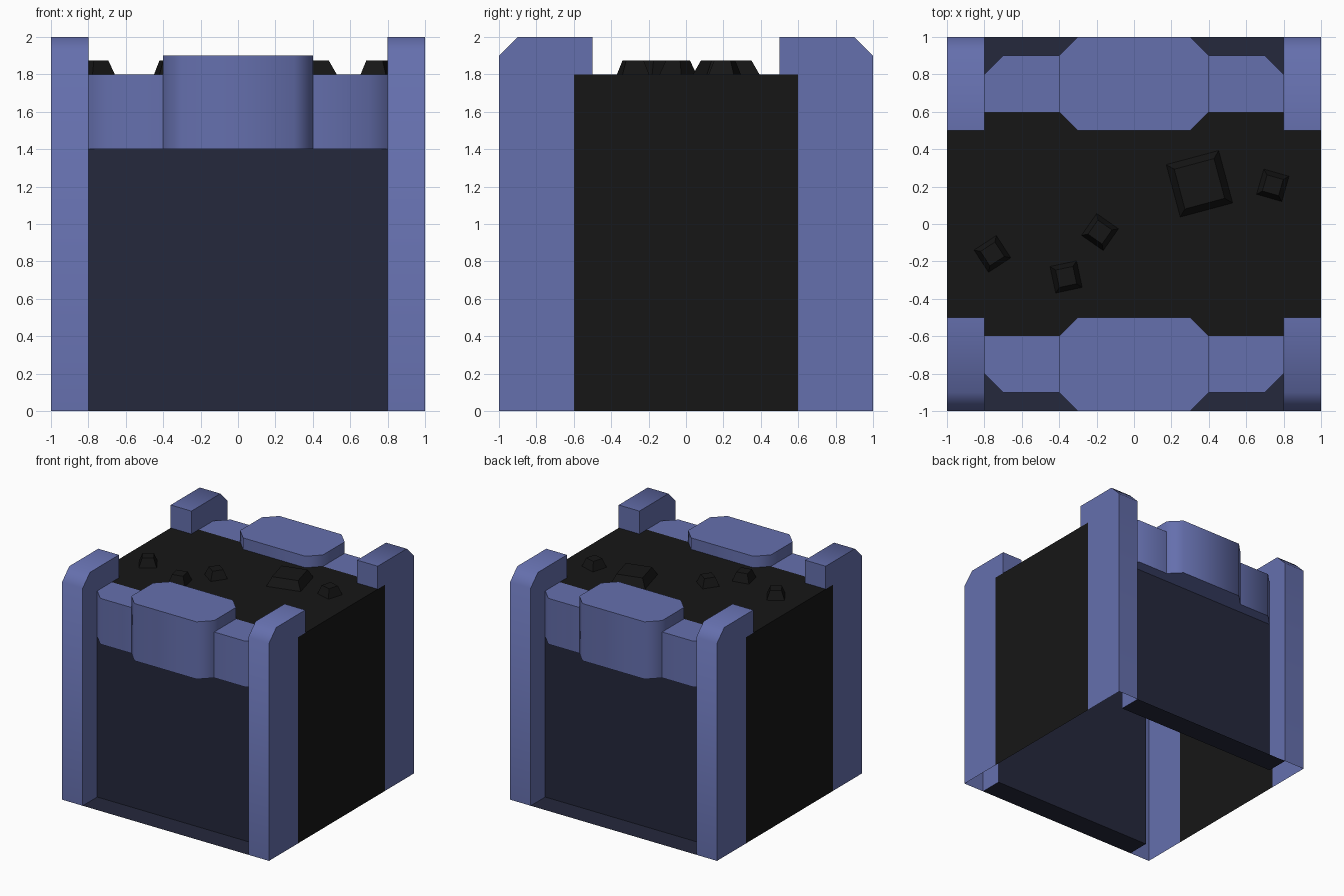
import bpy, bmesh
from math import radians

if "Cube" in bpy.data.objects:
    bpy.data.objects.remove(bpy.data.objects["Cube"])


def material(name, rgb):
    m = bpy.data.materials.new(name)
    m.diffuse_color = (*rgb, 1)
    m.use_nodes = True
    m.node_tree.nodes["Principled BSDF"].inputs["Base Color"].default_value = m.diffuse_color
    return m


BLUE = material("blue_metal", (0.13, 0.16, 0.42))
NAVY = material("navy_panel", (0.018, 0.021, 0.045))
BLACK = material("black_rock", (0.008, 0.008, 0.008))


def shell(name, faces, mat, mirror=(False, False)):
    """Make an open shell from a list of face outlines, optionally mirrored in x / y."""
    bm = bmesh.new()
    for f in faces:
        bm.faces.new([bm.verts.new(p) for p in f])
    bmesh.ops.remove_doubles(bm, verts=bm.verts, dist=1e-4)
    bmesh.ops.recalc_face_normals(bm, faces=bm.faces)
    me = bpy.data.meshes.new(name)
    bm.to_mesh(me)
    bm.free()
    ob = bpy.data.objects.new(name, me)
    bpy.context.collection.objects.link(ob)
    me.materials.append(mat)
    bpy.ops.object.select_all(action='DESELECT')
    ob.select_set(True)
    bpy.context.view_layer.objects.active = ob
    bpy.ops.object.shade_smooth_by_angle(angle=radians(50))
    if any(mirror):
        mod = ob.modifiers.new("mirror", 'MIRROR')
        mod.use_axis = (*mirror, False)
        mod.use_mirror_merge = False
    return ob


def trim(name, pts, top, mirror):
    """Rim block: deep outside the wall (y >= 0.8), shallow over the core."""
    faces = [[(x, y, top) for x, y in pts]]
    for a, b in zip(pts, pts[1:] + pts[:1]):
        low = 1.4 if min(a[1], b[1]) >= 0.8 else 1.8
        if low < top:
            faces.append([(*a, low), (*b, low), (*b, top), (*a, top)])
    faces.append([(x, y, 1.4) for x, y in pts if y >= 0.8])
    shell(name, faces, BLUE, mirror)


# Black core: top and two sides, open underneath
section = [(-1, 0), (-1, 1.8), (1, 1.8), (1, 0)]
shell("rock_core", [[(a, -.6, p), (b, -.6, q), (b, .6, q), (a, .6, p)]
                    for (a, p), (b, q) in zip(section, section[1:])], BLACK)

# Recessed front and back panels with floor ledge
section = [(1, 0), (.8, 0), (.8, 1.4)]
shell("recessed_panel", [[(-.8, a, p), (.8, a, p), (.8, b, q), (-.8, b, q)]
                         for (a, p), (b, q) in zip(section, section[1:])],
      NAVY, (False, True))

# Corner pillars with chamfered outer top edge
cap = [(1, 0), (1, 1.9), (.9, 2), (.5, 2), (.5, 1.8)]
faces = [[(.8, a, p), (1, a, p), (1, b, q), (.8, b, q)]
         for (a, p), (b, q) in zip(cap, cap[1:])]
faces.append([(1, y, z) for y, z in cap + [(.6, 1.8), (.6, 0)]])
faces.append([(.8, y, z) for y, z in cap + [(.8, 1.8), (.8, 0)]])
shell("corner_pillar", faces, BLUE, (True, True))

# Rim blocks
trim("centre_rim", [(.4, .8), (.4, .9), (.3, 1), (-.3, 1), (-.4, .9), (-.4, .8),
                    (-.4, .6), (-.3, .5), (.3, .5), (.4, .6)], 1.9, (False, True))
trim("side_rim", [(.8, .8), (.7, .9), (.4, .9), (.4, .8), (.4, .6), (.8, .6)],
     1.8, (True, True))

# Tapered stones on the top
for x, y, size, turn, inset in [(.35, .215, .29, 15, .035), (.742, .207, .14, -16, .025),
                                (-.182, -.043, .142, -35, .025), (-.363, -.283, .145, 12, .025),
                                (-.757, -.16, .142, 33, .025)]:
    r = size / 2
    ring = [(-1, -1), (1, -1), (1, 1), (-1, 1)]
    lo = [(u * r, v * r, 0) for u, v in ring]
    hi = [(u * (r - inset), v * (r - inset), .075) for u, v in ring]
    ob = shell("top_stone", [hi] + [[lo[i - 1], lo[i], hi[i], hi[i - 1]] for i in range(4)], BLACK)
    ob.location = (x, y, 1.8)
    ob.rotation_euler.z = radians(turn)
